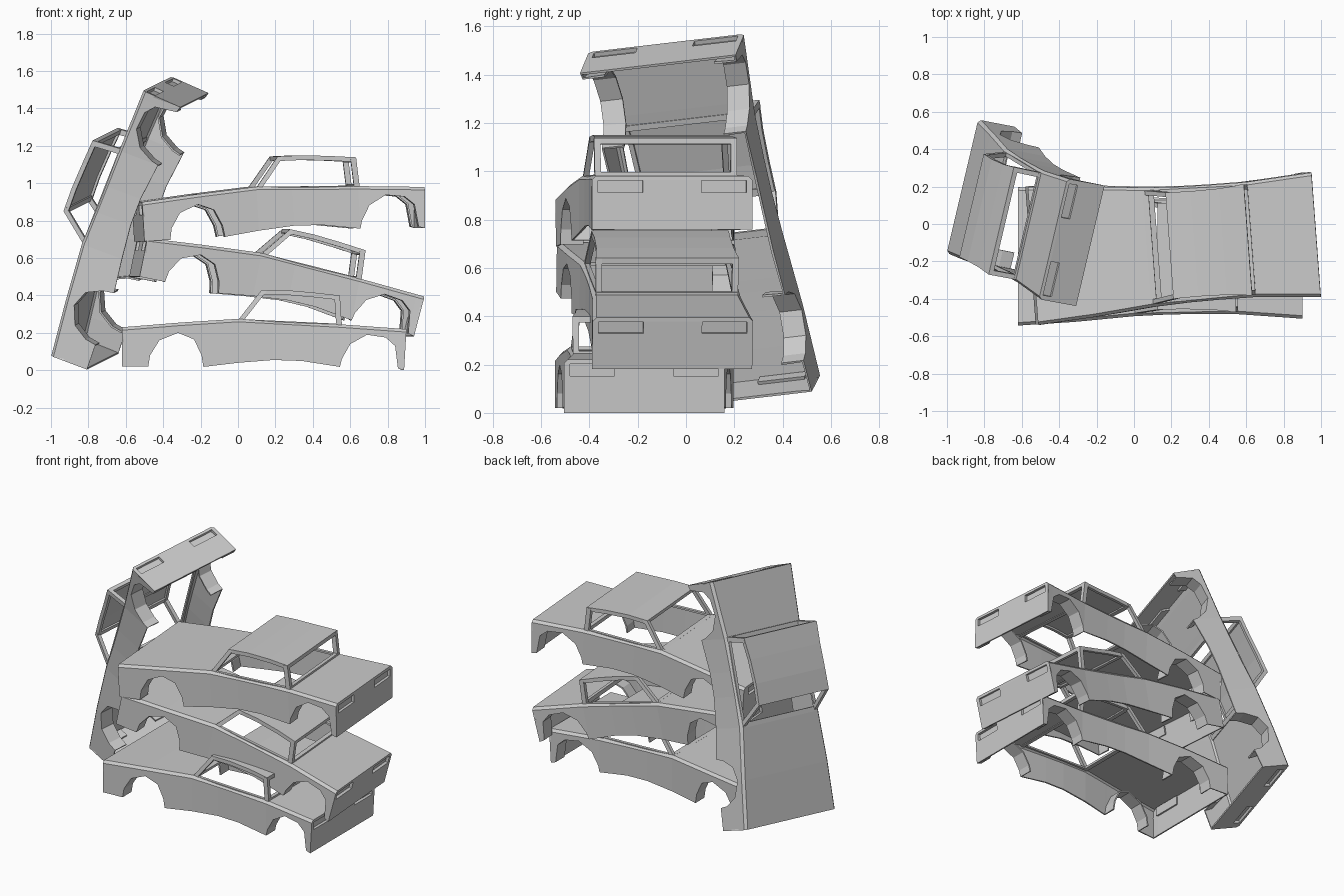
import bpy, bmesh, math
from mathutils import Matrix, Vector

if "Cube" in bpy.data.objects:
    bpy.data.objects.remove(bpy.data.objects["Cube"])


def lerp(table, x):
    for (x0, v0), (x1, v1) in zip(table, table[1:]):
        if x <= x1:
            return v0 + (v1 - v0) * (x - x0) / (x1 - x0)
    return table[-1][1]


# Car shell profiles: x runs from nose (-0.76) to tail (0.76)
LOWER = [(-.76, .02), (-.62, .02), (-.61, .08), (-.56, .16), (-.46, .20), (-.375, .165),
         (-.335, .08), (-.325, .018), (-.14, .04), (.05, .055), (.2, .05), (.405, .018),
         (.415, .06), (.46, .14), (.55, .19), (.65, .175), (.70, .13), (.715, .01), (.76, 0)]
ARCHES = [(1, 7), (11, 17)]
UPPER = [(-.76, .23), (-.45, .255), (-.14, .275), (.415, .245), (.76, .22)]
WIDTH = [(-.76, .37), (-.45, .35), (-.14, .32), (.1, .308), (.4, .308), (.76, .333)]
LIP = .016


def body_mesh():
    bm = bmesh.new()

    def face(*pts):
        return bm.faces.new([bm.verts.new(p) for p in pts])

    def section(x, zb, s):
        w, zt = lerp(WIDTH, x), lerp(UPPER, x)
        return [(x - (.012 if x > .75 else 0), s * w, zb), (x, s * w, zt - LIP), (x, s * (w - LIP), zt)]

    # Side panels with bevelled shoulder, and arch liners
    for s in (-1, 1):
        rows = [section(x, z, s) for x, z in LOWER]
        for a, b in zip(rows, rows[1:]):
            for k in range(2):
                face(a[k], b[k], b[k + 1], a[k + 1])
        for i0, i1 in ARCHES:
            for i in range(i0, i1):
                a, b = Vector(rows[i][0]), Vector(rows[i + 1][0])
                d = Vector((0, -s * .095, 0))
                face(a, b, b + d, a + d)

    # Hood and rear deck
    for (x0, _), (x1, _) in zip(LOWER, LOWER[1:]):
        if x1 <= -.139 or x0 >= .41:
            a, b = section(x0, 0, 1)[2], section(x1, 0, 1)[2]
            face(a, b, (b[0], -b[1], b[2]), (a[0], -a[1], a[2]))

    # Nose and tail panels with cells for the lamps
    lamps = []
    for x, zb, out in ((-.76, .02, .315), (.76, 0, .31)):
        w, zt = lerp(WIDTH, x), lerp(UPPER, x)
        zs = [zb, zt - .07, zt - LIP, zt]
        ys = [-w, -out, -.12, .12, out, w]

        def pt(i, j):
            y = ys[i]
            if j == 3 and i in (0, 5):
                y = math.copysign(w - LIP, y)
            lean = .012 * max(0, (zt - LIP - zs[j]) / (zt - LIP - zb)) if x > 0 else 0
            return (x - lean, y, zs[j])
        for i in range(5):
            for j in range(3):
                f = face(pt(i, j), pt(i + 1, j), pt(i + 1, j + 1), pt(i, j + 1))
                if j == 1 and i in (1, 3):
                    lamps.append(f)
    bmesh.ops.remove_doubles(bm, verts=bm.verts, dist=.0008)
    bmesh.ops.recalc_face_normals(bm, faces=bm.faces)
    top = max(bm.faces, key=lambda f: f.calc_center_median().z * abs(f.normal.z))
    if top.normal.z < 0:
        bmesh.ops.reverse_faces(bm, faces=bm.faces)

    # Recessed lamps
    for f in lamps:
        bmesh.ops.inset_region(bm, faces=[f], thickness=.003, depth=0)
        n = f.normal.copy()
        r = bmesh.ops.extrude_discrete_faces(bm, faces=[f])
        bmesh.ops.translate(bm, verts=r['faces'][0].verts, vec=-n * .018)
    me = bpy.data.meshes.new("body_shell")
    bm.to_mesh(me)
    bm.free()
    return me


def cabin_mesh():
    bm = bmesh.new()

    def hull(pts):
        vs = [bm.verts.new(p) for p in pts]
        bmesh.ops.convex_hull(bm, input=vs)

    def beam(a, b, da, db):
        # box between two points; da and db are the two section vectors
        a, b, da, db = map(Vector, (a, b, da, db))
        hull([p + da * i + db * j for p in (a, b) for i in (0, 1) for j in (0, 1)])

    # Roof plates
    roof = [(-.015, .43, .285), (.12, .428, .282), (.27, .415, .285), (.405, .40, .297)]
    for (x0, z0, w0), (x1, z1, w1) in zip(roof, roof[1:]):
        hull([(x, s * w, z - t) for x, z, w in ((x0, z0, w0), (x1, z1, w1))
              for s in (-1, 1) for t in (0, .012)])
        # Roof rails
        for s in (-1, 1):
            beam((x0, s * w0, z0 - .025), (x1, s * w1, z1 - .025), (0, -s * .02, 0), (0, 0, .02))
    for s in (-1, 1):
        # Front pillars, rear pillars and window sills
        beam((-.14, s * .304, .268), (-.015, s * .285, .428), (.032, 0, 0), (0, -s * .024, 0))
        beam((.415, s * .295, .24), (.405, s * .297, .398), (-.03, 0, 0), (0, -s * .026, 0))
        beam((-.14, s * .304, .262), (.415, s * .292, .236), (0, -s * .02, 0), (0, 0, .012))
    # Window headers and sills
    beam((-.015, -.28, .408), (-.015, .28, .408), (.03, 0, 0), (0, 0, .018))
    beam((.405, -.29, .375), (.405, .29, .375), (-.025, 0, 0), (0, 0, .022))
    beam((-.145, -.3, .26), (-.145, .3, .26), (.03, 0, 0), (0, 0, .015))
    beam((.415, -.29, .232), (.415, .29, .232), (-.025, 0, 0), (0, 0, .025))
    bmesh.ops.recalc_face_normals(bm, faces=bm.faces)
    me = bpy.data.meshes.new("cabin_frame")
    bm.to_mesh(me)
    bm.free()
    return me


def pose(x, y, z, pitch, yaw):
    return (Matrix.Translation((x, y, z)) @ Matrix.Rotation(yaw, 4, 'Z')
            @ Matrix.Rotation(-pitch, 4, 'Y'))


# The car propped upright against the stack
ax = Vector((.313, -.183, .932)).normalized()
az = ax.cross(Vector((.23, .965, .12))).normalized()
ay = az.cross(ax)
leaning = Matrix((ax, ay, az)).transposed().to_4x4()
leaning.translation = Vector((-.675, .06, .825)) - az * .225

POSES = {
    "bottom": pose(.14, -.173, 0, 0, 0),
    "middle": pose(.185, -.113, .33, -.2, .075),
    "top": pose(.23, -.113, .715, .06, .075),
    "leaning": leaning,
}
body, cabin = body_mesh(), cabin_mesh()
for name, m in POSES.items():
    ob = bpy.data.objects.new(name + "_car_body", body)
    bpy.context.collection.objects.link(ob)
    ob.matrix_world = m
    mod = ob.modifiers.new("sheet_thickness", 'SOLIDIFY')
    mod.thickness, mod.offset = .01, -1
    ob = bpy.data.objects.new(name + "_car_cabin", cabin)
    bpy.context.collection.objects.link(ob)
    ob.matrix_world = m
